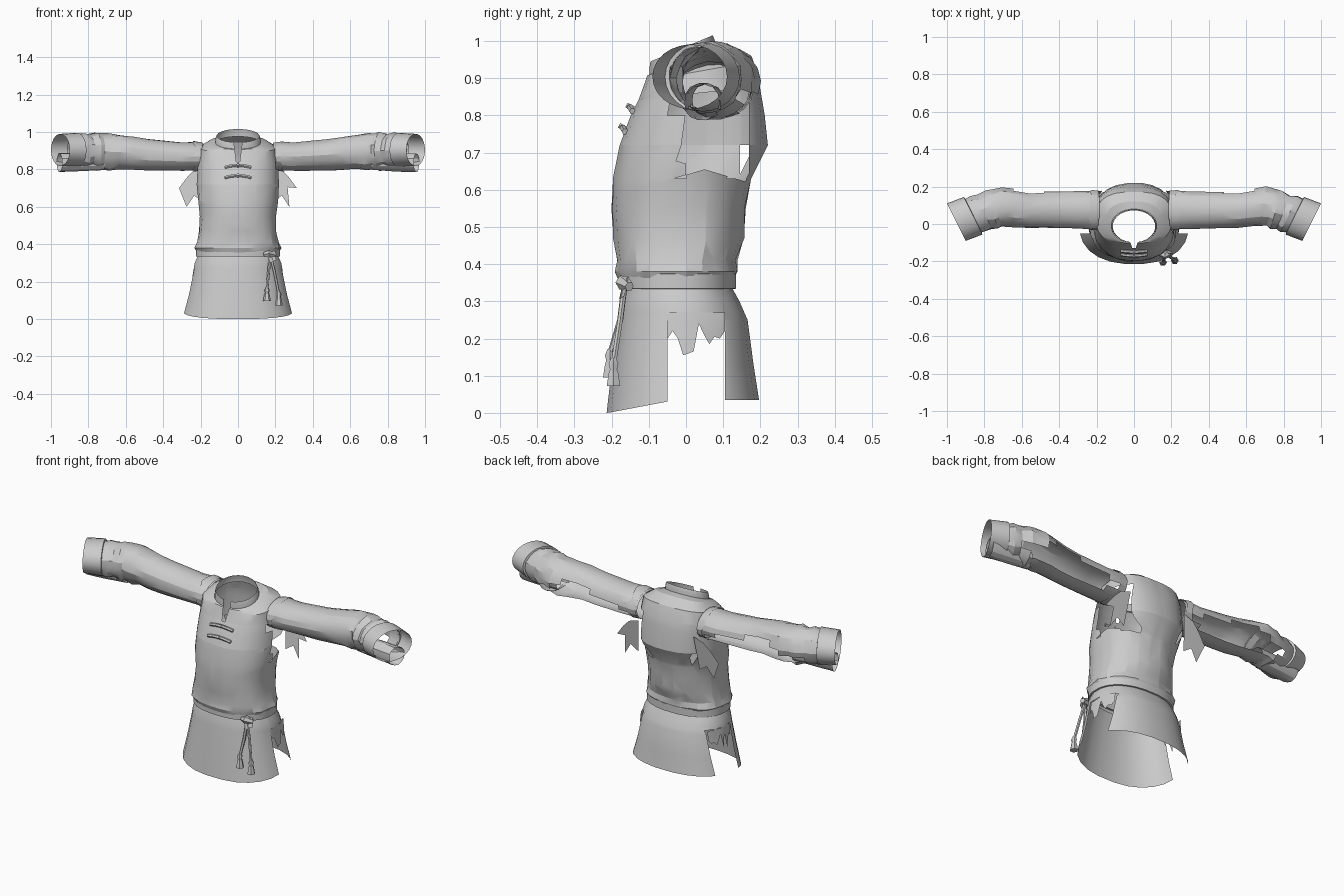
import bpy, bmesh, math, random
from mathutils import Vector

random.seed(4)
cube = bpy.data.objects.get("Cube")
if cube:
    bpy.data.objects.remove(cube, do_unlink=True)

cloth = bpy.data.materials.new("grey_cloth")
cloth.use_nodes = True
GREY = (0.6, 0.6, 0.6, 1)
cloth.diffuse_color = GREY
cloth.node_tree.nodes["Principled BSDF"].inputs["Base Color"].default_value = GREY


def shade(ob, angle):
    bpy.ops.object.select_all(action='DESELECT')
    ob.select_set(True)
    bpy.context.view_layer.objects.active = ob
    if ob.type == 'CURVE':
        bpy.ops.object.convert(target='MESH')
    bpy.ops.object.shade_smooth_by_angle(angle=math.radians(angle))


def finish(name, bm, angle=22):
    bmesh.ops.recalc_face_normals(bm, faces=bm.faces)
    me = bpy.data.meshes.new(name)
    bm.to_mesh(me)
    bm.free()
    me.materials.append(cloth)
    ob = bpy.data.objects.new(name, me)
    bpy.context.collection.objects.link(ob)
    shade(ob, angle)


def loft(rings, torn={}):
    """Skin closed point rings into an open tube, leaving out torn cells per row."""
    bm = bmesh.new()
    rows = [[bm.verts.new(p) for p in ring] for ring in rings]
    n = len(rows[0])
    for k, (a, b) in enumerate(zip(rows, rows[1:])):
        for i in range(n):
            j = (i + 1) % n
            if i not in torn.get(k, ()):
                bm.faces.new((a[i], a[j], b[j], b[i]))
    return bm


def body_ring(z, w, front, back, tilt=0, power=2.3, n=24, rumple=0):
    """Horizontal rounded ring, optionally sloping up to the back."""
    pts = []
    cy, d = (front + back) / 2, (back - front) / 2
    for i in range(n):
        t = 2 * math.pi * (i + 0.5) / n
        c, s = math.cos(t), math.sin(t)
        r = 1 + random.uniform(-rumple, rumple)
        x = math.copysign(abs(c) ** (2 / power), c) * w * r
        y = math.copysign(abs(s) ** (2 / power), s) * d * r
        pts.append(Vector((x, cy + y, z + tilt * y)))
    return pts


def cut(bm, co, no):
    bmesh.ops.bisect_plane(bm, geom=bm.verts[:] + bm.edges[:] + bm.faces[:],
                           plane_co=co, plane_no=no)


def drop(bm, rule):
    doomed = [f for f in bm.faces if rule(f.calc_center_median())]
    bmesh.ops.delete(bm, geom=doomed, context='FACES')


def neck_slit(bm):
    """Open a tapering slit down the front."""
    bottom, spread = 0.84, 0.13
    for side in (-1, 1):
        cut(bm, (side * 0.009, 0, bottom), (side, 0, -spread))
    cut(bm, (0, 0, bottom), (0, 0, 1))
    drop(bm, lambda c: c.y < -0.03 and c.z > bottom
         and abs(c.x) < 0.009 + spread * (c.z - bottom))


def sheet(name, points):
    bm = bmesh.new()
    bm.faces.new([bm.verts.new(p) for p in points])
    bmesh.ops.triangulate(bm, faces=bm.faces[:])
    finish(name, bm)


def cord(name, points, radius, scale=None):
    cu = bpy.data.curves.new(name, 'CURVE')
    cu.dimensions = '3D'
    cu.bevel_depth, cu.bevel_resolution, cu.use_fill_caps = radius, 1, True
    sp = cu.splines.new('POLY')
    sp.points.add(len(points) - 1)
    for i, p in enumerate(points):
        sp.points[i].co = (*p, 1)
        sp.points[i].radius = scale[i] if scale else 1
    cu.materials.append(cloth)
    ob = bpy.data.objects.new(name, cu)
    bpy.context.collection.objects.link(ob)
    shade(ob, 40)


# Torso: height, half width, front, back, tilt, squareness, rumple
torso = loft([body_ring(z, w, f, b, t, p, rumple=r) for z, w, f, b, t, p, r in [
    (0.35, 0.215, -0.18, 0.125, 0, 2.3, 0), (0.38, 0.23, -0.192, 0.14, 0, 2.3, 0.03),
    (0.41, 0.222, -0.19, 0.135, 0, 2.3, 0.03), (0.47, 0.208, -0.198, 0.155, 0, 2.3, 0.02),
    (0.55, 0.205, -0.2, 0.16, 0, 2.3, 0.012), (0.63, 0.215, -0.196, 0.175, 0, 2.3, 0.012),
    (0.72, 0.222, -0.178, 0.22, 0, 2.3, 0.01), (0.80, 0.218, -0.15, 0.213, 0, 2.4, 0),
    (0.86, 0.212, -0.128, 0.2, 0.1, 2.5, 0), (0.918, 0.203, -0.11, 0.172, 0.18, 2.7, 0),
    (0.943, 0.155, -0.105, 0.12, 0.32, 2.5, 0), (0.945, 0.122, -0.1, 0.08, 0.4, 2.1, 0)]])
neck_slit(torso)
# Torn left armhole with a notch below, small tear behind the right armpit
for y in (0, 0.05, 0.145, 0.17):
    cut(torso, (0, y, 0), (0, 1, 0))
for z, lean in ((0.655, 0.3), (0.655, -0.3), (0.72, 0)):
    cut(torso, (0, 0.05, z), (0, lean, 1))
drop(torso, lambda c: c.x > 0.1 and -0.02 < c.y < 0.17
     and 0.65 - 0.3 * abs(c.y - 0.05) < c.z < 0.86)
drop(torso, lambda c: c.x < -0.1 and 0.145 < c.y < 0.17 and 0.65 < c.z < 0.72)
finish("torso", torso)

# Standing collar
collar = loft([body_ring(0.94, 0.122, -0.1, 0.08, 0.4, 2),
               body_ring(0.965, 0.12, -0.1, 0.078, 0.42, 2),
               body_ring(0.98, 0.114, -0.098, 0.073, 0.42, 2)])
neck_slit(collar)
finish("collar", collar)

# Belt with a turned edge
finish("belt", loft([body_ring(z, 0.218 + g, -0.175 - g, 0.128 + g)
                     for z, g in [(0.333, 0), (0.334, 0.008), (0.374, 0.008), (0.376, 0)]]))

# Skirt with side slits
SLIT_FRONT, SLIT_BACK, SLIT_TOP = -0.05, 0.105, 0.27
skirt = loft([body_ring(z, w, f, b) for z, w, f, b in [
    (0.345, 0.212, -0.165, 0.12), (0.3, 0.233, -0.178, 0.145),
    (0.25, 0.243, -0.185, 0.167), (0.13, 0.267, -0.2, 0.183),
    (0, 0.293, -0.215, 0.198)]])
for v in skirt.verts:
    if v.co.z < 0.01:
        v.co.z = max(0, min(0.035, (v.co.y + 0.21) * 0.19))
for y in (SLIT_FRONT, SLIT_BACK):
    cut(skirt, (0, y, 0), (0, 1, 0))
cut(skirt, (0, 0, SLIT_TOP), (0, 0, 1))
drop(skirt, lambda c: SLIT_FRONT < c.y < SLIT_BACK and c.z < SLIT_TOP)
finish("skirt", skirt)

# Sleeve: x, centre y, centre z, half depth, half height, forward turn
SLEEVE = [(0.185, 0.075, 0.865, 0.095, 0.072, 0), (0.23, 0.075, 0.87, 0.102, 0.077, 0),
          (0.30, 0.075, 0.868, 0.1, 0.076, 0), (0.48, 0.075, 0.878, 0.096, 0.085, 0),
          (0.56, 0.075, 0.886, 0.095, 0.089, 0), (0.64, 0.085, 0.893, 0.1, 0.093, 0.05),
          (0.69, 0.092, 0.893, 0.107, 0.101, 0.15), (0.735, 0.085, 0.897, 0.1, 0.095, 0.25),
          (0.76, 0.078, 0.896, 0.107, 0.102, 0.3), (0.80, 0.065, 0.9, 0.096, 0.088, 0.4),
          (0.83, 0.055, 0.9, 0.104, 0.097, 0.45), (0.87, 0.04, 0.9, 0.098, 0.083, 0.46)]
# Long tear along the lower back of the sleeve, by ring and cell
SLEEVE_TEAR = {1: (16,), 2: (15, 16, 17), 3: (15, 16, 17, 0), 4: (15, 16, 17, 0),
               5: (15, 16, 17), 6: (15, 16), 7: (15, 16), 8: (16,)}
CUFF = [(0.858, 0.045, 0.9, 0.1, 0.085, 0.46), (0.86, 0.044, 0.903, 0.112, 0.093, 0.46),
        (0.95, 0.01, 0.904, 0.112, 0.086, 0.46)]
LINING = [(0.72, 0.06, 0.84, 0.045, 0.045, 0.2), (0.86, 0.05, 0.838, 0.05, 0.05, 0.3),
          (0.955, 0.042, 0.836, 0.05, 0.05, 0.3)]
SHOULDER = [(0.19, 0.073, 0.868, 0.105, 0.076, 0), (0.235, 0.075, 0.87, 0.107, 0.082, 0)]


def sleeve_ring(side, x, cy, cz, ry, rz, turn, n=18, rumple=0, ragged=0):
    pts = []
    for i in range(n):
        t = 2 * math.pi * i / n
        r = 1 + random.uniform(-rumple, rumple)
        d = math.cos(t) * ry * r
        along = x + d * math.sin(turn) + random.uniform(-ragged, ragged)
        pts.append((side * along, cy + d * math.cos(turn), cz + math.sin(t) * rz * r))
    return pts


for side, label in ((1, "left"), (-1, "right")):
    finish(label + "_sleeve", loft([sleeve_ring(side, *row, rumple=0.05 if row[0] > 0.6 else 0.02)
                                    for row in SLEEVE], SLEEVE_TEAR))
    finish(label + "_cuff", loft([sleeve_ring(side, *row, n=24) for row in CUFF]))
    finish(label + "_cuff_lining", loft([sleeve_ring(side, *row, n=14, rumple=0.05)
                                         for row in LINING]))
    # Ragged edge of the body cloth over the sleeve top
    finish(label + "_shoulder_edge", loft([sleeve_ring(side, *row, ragged=0.014 * i)
                                           for i, row in enumerate(SHOULDER)]))

    # Torn scraps behind the armpit
    scraps = [(0.17, 0.82), (0.23, 0.80), (0.27, 0.76), (0.315, 0.70), (0.265, 0.705),
              (0.275, 0.6), (0.235, 0.66), (0.19, 0.63)]
    sheet(label + "_armpit_scrap", [(side * x, 0.16 + (z - 0.7) * 0.15, z) for x, z in scraps])

    # Ragged fringe hanging into the skirt slit
    teeth = [0.2, 0.22, 0.2, 0.155, 0.235, 0.165, 0.24, 0.21, 0.185, 0.205, 0.2, 0.22]
    step = (SLIT_BACK - SLIT_FRONT) / (len(teeth) - 1)
    fringe = [(SLIT_FRONT + i * step, z) for i, z in enumerate(teeth)]
    fringe += [(SLIT_BACK, SLIT_TOP), (0.03, SLIT_TOP), (SLIT_FRONT, SLIT_TOP)]
    sheet(label + "_slit_fringe",
          [(side * (0.239 - 3 * y * y + (SLIT_TOP - z) * 0.1), y, z) for y, z in fringe])

# Corded chest fasteners with knots
for i, (z, y) in enumerate(((0.81, -0.15), (0.755, -0.17))):
    cord(f"fastener_cord_{i}", [(x, y + 1.3 * x * x, z + 0.012 - 2.2 * x * x)
                                for x in (-0.07, -0.045, -0.02, 0, 0.02, 0.045, 0.07)], 0.009)
    cord(f"fastener_knot_{i}", [(0, y + 0.015, z + 0.005), (0, y - 0.01, z + 0.018)], 0.008)

# Belt knot, hanging cords and tassels
cord("belt_knot", [(0.14, -0.16, 0.345), (0.165, -0.168, 0.35), (0.2, -0.152, 0.34)],
     0.018, [0.7, 1.2, 0.7])
sheet("belt_end", [(0.14, -0.168, 0.36), (0.2, -0.155, 0.365), (0.205, -0.165, 0.315),
                   (0.175, -0.18, 0.305)])
for name, x, y, low in (("inner", 0.155, -0.205, 0.095), ("outer", 0.218, -0.195, 0.072)):
    cord(name + "_belt_cord", [(0.172, -0.165, 0.345), (0.5 * x + 0.086, -0.177, 0.25),
                               (x, y, low + 0.06)], 0.008)
    cord(name + "_tassel", [(x, y, low + h) for h in (0.075, 0.06, 0.045, 0.035, 0)],
         0.02, [0.4, 0.75, 0.55, 0.75, 1.05])
